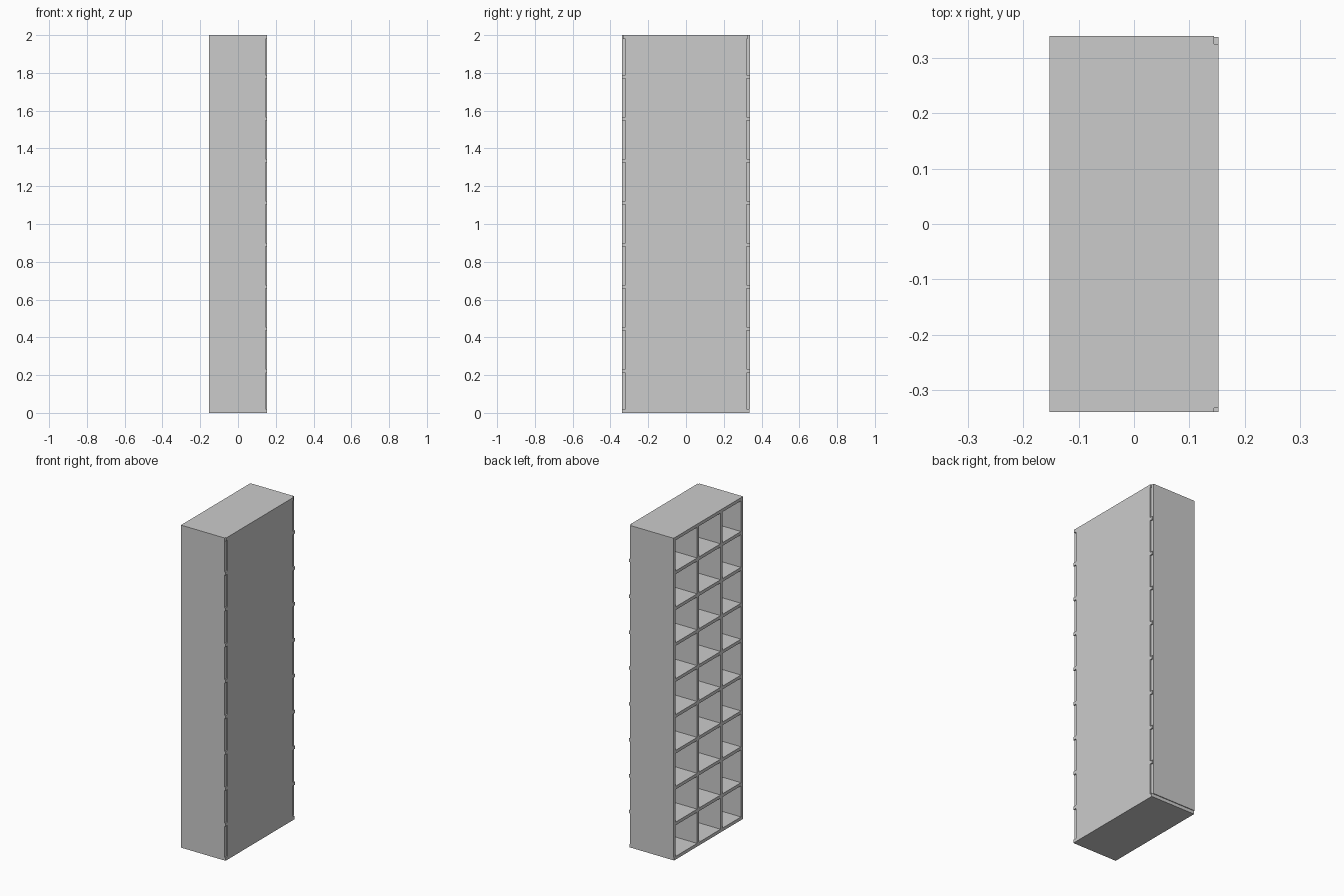
import bpy, bmesh

if "Cube" in bpy.data.objects:
    bpy.data.objects.remove(bpy.data.objects["Cube"])

X0, XB, X1 = -0.153, 0.145, 0.153   # open face, back panel seat, back face
Y = 0.34                            # half width
T = 0.02                            # board thickness
PITCH = 0.2225                      # shelf spacing


def board(name, outline, z0, z1):
    """Upright prism from an xy outline."""
    bm = bmesh.new()
    face = bm.faces.new([bm.verts.new((x, y, z0)) for x, y in outline])
    top = bmesh.ops.extrude_face_region(bm, geom=[face])
    verts = [g for g in top["geom"] if isinstance(g, bmesh.types.BMVert)]
    bmesh.ops.translate(bm, verts=verts, vec=(0, 0, z1 - z0))
    bmesh.ops.recalc_face_normals(bm, faces=bm.faces)
    mesh = bpy.data.meshes.new(name)
    bm.to_mesh(mesh)
    bm.free()
    obj = bpy.data.objects.new(name, mesh)
    bpy.context.collection.objects.link(obj)
    return obj


def rect(x0, x1, y0, y1):
    return [(x0, y0), (x1, y0), (x1, y1), (x0, y1)]


def stepped(y0, y1, b0, b1):
    """Board running y0..y1, stepping to b0..b1 along the back strip."""
    return [(X0, y0), (XB, y0), (XB, b0), (X1, b0),
            (X1, b1), (XB, b1), (XB, y1), (X0, y1)]


# Outer carcass
board("top_panel", stepped(-Y, Y, -0.333, 0.325), 2 - T, 2)
board("bottom_panel", rect(X0, X1, -Y, 0.335), 0, T)
board("side_panel_front", rect(X0, XB, -Y, -Y + T), T, 2 - T)
board("side_panel_rear", rect(X0, XB, Y - T, Y), T, 2 - T)
board("back_panel", rect(XB, X1, -0.319, 0.321), T, 2 - T)

# Upright dividers
for i, y in enumerate((-0.13, 0.10)):
    board(f"divider_{i + 1}", rect(X0, XB, y - T / 2, y + T / 2), T, 2 - T)

# Shelves, with a pair of tabs beside the back panel
for k in range(1, 9):
    z = PITCH * k
    board(f"shelf_{k}", rect(X0, XB, -Y + T, Y - T), z - T / 2, z + T / 2)
    board(f"tab_front_{k}", rect(XB, X1, -Y, -0.319), z - T / 2, z + T / 2)
    board(f"tab_rear_{k}", rect(XB, X1, 0.321, 0.338), z - T / 2, z + T / 2)
